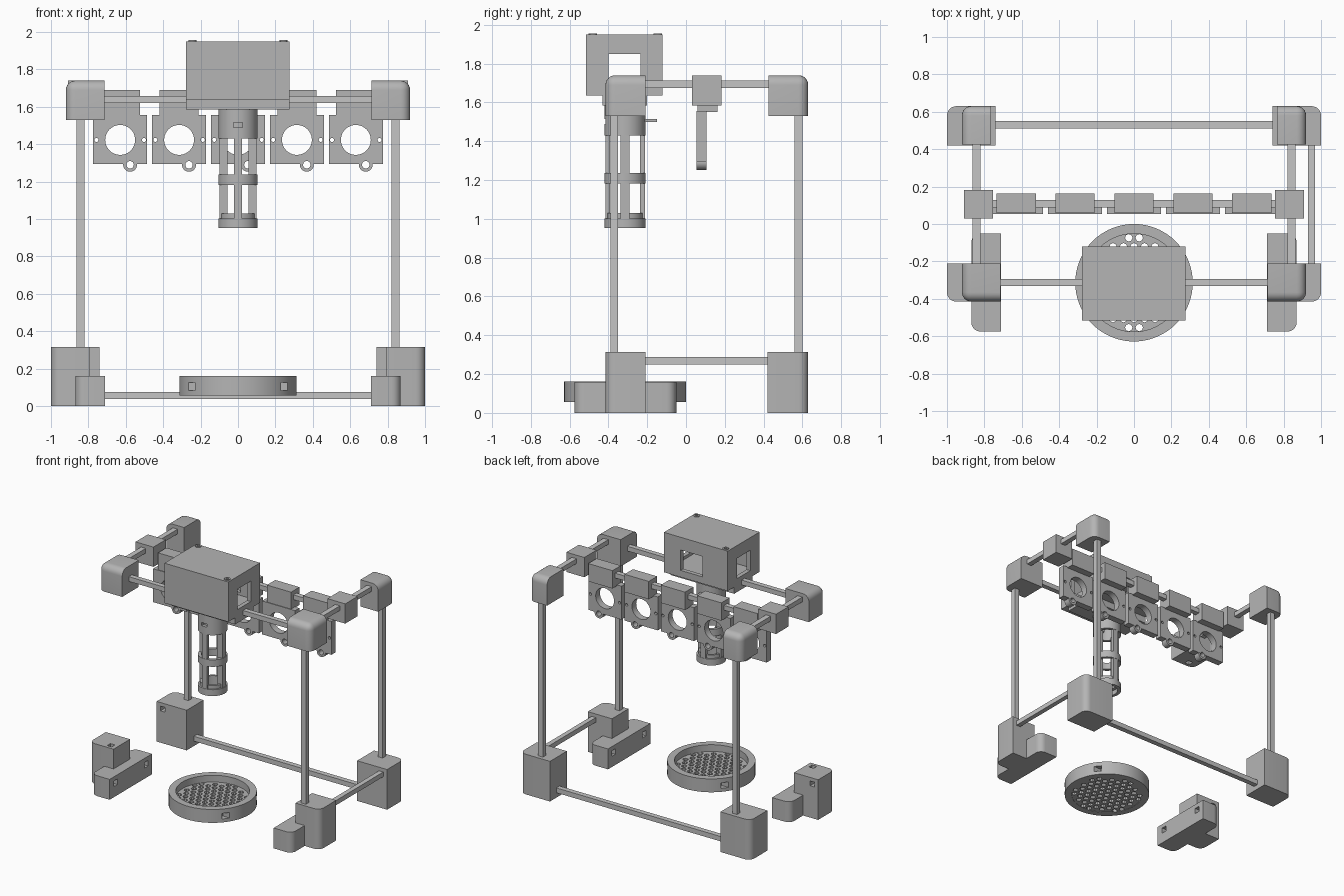
import bpy, bmesh, math
from mathutils import Matrix, Vector

if "Cube" in bpy.data.objects:
    bpy.data.objects.remove(bpy.data.objects["Cube"])


def material(name, v):
    m = bpy.data.materials.new(name)
    m.diffuse_color = (v, v, v, 1)
    m.use_nodes = True
    m.node_tree.nodes["Principled BSDF"].inputs["Base Color"].default_value = m.diffuse_color
    return m


GREY = material("grey plastic", 0.46)
ROD = material("light grey rod", 0.56)


# --- helpers: solids are ("box", x0,x1,y0,y1,z0,z1) or ("cyl", axis, r, centre, length, sides)
def add_solid(bm, s):
    if s[0] == "box":
        x0, x1, y0, y1, z0, z1 = s[1:]
        m = Matrix.Translation(((x0 + x1) / 2, (y0 + y1) / 2, (z0 + z1) / 2))
        bmesh.ops.create_cube(bm, size=1, matrix=m @ Matrix.Diagonal(
            (abs(x1 - x0), abs(y1 - y0), abs(z1 - z0), 1)))
    else:
        axis, r, c, length, n = s[1:]
        rot = {"x": Matrix.Rotation(math.pi / 2, 4, "Y"),
               "y": Matrix.Rotation(math.pi / 2, 4, "X"), "z": Matrix()}[axis]
        bmesh.ops.create_cone(bm, cap_ends=True, segments=n, radius1=r, radius2=r,
                              depth=length, matrix=Matrix.Translation(c) @ rot)


def make(name, solids, mat, round_edge=None, radius=0.05):
    bm = bmesh.new()
    for s in solids:
        add_solid(bm, s)
    if round_edge:
        edges = [e for e in bm.edges if round_edge(*[v.co for v in e.verts])]
        bmesh.ops.bevel(bm, geom=edges, offset=radius, segments=6, profile=0.5, affect="EDGES")
    me = bpy.data.meshes.new(name)
    bm.to_mesh(me)
    bm.free()
    me.materials.append(mat)
    ob = bpy.data.objects.new(name, me)
    bpy.context.collection.objects.link(ob)
    return ob


def part(name, solids, mat=GREY, cuts=(), round_edge=None, radius=0.05):
    ob = make(name, solids, mat, round_edge, radius)
    if cuts:
        cutter = make("cutter", cuts, mat)
        mod = ob.modifiers.new("cut", "BOOLEAN")
        mod.operation, mod.solver, mod.object = "DIFFERENCE", "EXACT", cutter
        dg = bpy.context.evaluated_depsgraph_get()
        me = bpy.data.meshes.new_from_object(ob.evaluated_get(dg))
        ob.modifiers.clear()
        ob.data = me
        bpy.data.objects.remove(cutter)
    bpy.ops.object.select_all(action="DESELECT")
    ob.select_set(True)
    bpy.context.view_layer.objects.active = ob
    bpy.ops.object.shade_smooth_by_angle(angle=math.radians(30))
    return ob


def corner(x, y, z):
    """Edges that meet at one corner."""
    p = Vector((x, y, z))
    return lambda a, b: (a - p).length < 1e-4 or (b - p).length < 1e-4


def uprights(x, ys):
    """Vertical edges at x and any of ys."""
    return lambda a, b: (abs(a.z - b.z) > 0.01 and abs(a.x - x) < 1e-4
                         and any(abs(a.y - y) < 1e-4 for y in ys))


def box(x0, x1, *rest):
    return ("box", min(x0, x1), max(x0, x1), *rest)


# --- corner blocks, feet and rail sliders, both sides
for s, side in ((-1, "left"), (1, "right")):
    missing = s < 0
    part(side + "_back_base", [box(s * 0.74, s, 0.42, 0.63, 0, 0.315)],
         cuts=[box(s * 0.93, s * 0.967, 0.3, 0.48, 0.25, 0.287)] if missing else (),
         round_edge=uprights(s, (0.63,)))
    part(side + "_front_base", [box(s * 0.79, s, -0.415, -0.21, 0, 0.315)],
         cuts=[box(s * 0.93, s * 0.967, -0.28, -0.1, 0.25, 0.287),
               box(s * 0.822, s * 0.863, -0.39, -0.35, 0.25, 0.4)] if missing else (),
         round_edge=uprights(s, (-0.415,)))
    part(side + "_foot", [box(s * 0.712, s * 0.87, -0.575, -0.05, 0, 0.16)],
         cuts=[box(s * 0.6, s * 0.78, y - 0.022, y + 0.022, 0.083, 0.127)
               for y in (-0.5, -0.12)],
         round_edge=uprights(s * 0.87, (-0.575, -0.05)))
    part(side + "_front_top_corner", [box(s * 0.715, s * 0.92, -0.415, -0.21, 1.53, 1.74)],
         cuts=[box(s * 0.822, s * 0.863, -0.39, -0.35, 1.45, 1.6)] if missing else (),
         round_edge=corner(s * 0.92, -0.415, 1.74))
    part(side + "_back_top_corner", [box(s * 0.765, s * 0.92, 0.425, 0.63, 1.53, 1.74)],
         round_edge=corner(s * 0.92, 0.63, 1.74))
    part(side + "_rail_slider", [box(s * 0.755, s * 0.91, 0.03, 0.183, 1.585, 1.74)])
    # top side rail and back post
    part(side + "_top_rail", [box(s * 0.822, s * 0.863, -0.215, 0.43, 1.675, 1.712)], ROD)
    part(side + "_back_post", [box(s * 0.822, s * 0.863, 0.56, 0.6, 0.31, 1.535)], ROD)

# --- remaining rods
part("right_front_post", [("box", 0.822, 0.863, -0.39, -0.35, 0.31, 1.535)], ROD)
part("right_bottom_rail", [("box", 0.93, 0.967, -0.215, 0.425, 0.25, 0.287)], ROD)
part("back_bottom_rail", [("box", -0.745, 0.745, 0.51, 0.55, 0.038, 0.076)], ROD)
part("front_top_rail", [("box", -0.72, 0.72, -0.332, -0.293, 1.62, 1.657)], ROD)
part("plate_rail", [("box", -0.76, 0.76, 0.088, 0.128, 1.62, 1.657)], ROD)

# --- row of five hanging mounting plates
for i in range(5):
    x = (i - 2) * 0.315
    n = str(i + 1)
    part("mount_plate_" + n, [("box", x - 0.144, x + 0.144, 0.053, 0.106, 1.295, 1.557)],
         cuts=[("cyl", "y", 0.08, (x, 0.08, 1.423), 0.3, 40),
               ("cyl", "y", 0.011, (x - 0.127, 0.08, 1.423), 0.3, 12),
               ("cyl", "y", 0.011, (x + 0.127, 0.08, 1.423), 0.3, 12),
               ("cyl", "y", 0.02, (x + 0.053, 0.08, 1.29), 0.3, 20)])
    part("plate_lug_" + n, [("cyl", "y", 0.037, (x + 0.053, 0.0795, 1.29), 0.051, 28)],
         cuts=[("cyl", "y", 0.02, (x + 0.053, 0.08, 1.29), 0.3, 20)])
    part("plate_clip_" + n, [("box", x - 0.105, x + 0.105, 0.058, 0.162, 1.55, 1.69)])

# --- hollow housing with windows on both sides and the back
part("housing", [("box", -0.278, 0.276, -0.515, -0.12, 1.637, 1.95)],
     cuts=[("box", -0.245, 0.243, -0.482, -0.153, 1.667, 1.917)])
housing = bpy.data.objects["housing"]
bpy.data.objects.remove(housing)
part("housing", [("box", -0.278, 0.276, -0.515, -0.12, 1.637, 1.95)],
     cuts=[("box", -0.245, 0.243, -0.482, -0.153, 1.667, 1.917)])
housing = bpy.data.objects["housing"]
for solid in (("box", -0.5, 0.5, -0.4, -0.235, 1.69, 1.85),
              ("box", -0.06, 0.13, -0.3, 0.0, 1.69, 1.85)):
    cutter = make("window_cutter", [solid], GREY)
    mod = housing.modifiers.new("window", "BOOLEAN")
    mod.operation, mod.solver, mod.object = "DIFFERENCE", "EXACT", cutter
    me = bpy.data.meshes.new_from_object(
        housing.evaluated_get(bpy.context.evaluated_depsgraph_get()))
    housing.modifiers.clear()
    housing.data = me
    bpy.data.objects.remove(cutter)
part("housing_base", [("box", -0.278, 0.276, -0.43, -0.2, 1.585, 1.64)])
for x, y in ((-0.243, -0.145), (0.243, -0.48)):
    part("housing_screw", [("cyl", "z", 0.022, (x, y, 1.95), 0.012, 20)],
         cuts=[("cyl", "z", 0.011, (x, y, 1.955), 0.1, 12)])

# --- hanging cage: rings joined by four struts
CY = -0.314


def ring(name, r, inner, z0, z1, extra=()):
    part(name, [("cyl", "z", r, (0, CY, (z0 + z1) / 2), z1 - z0, 48)],
         cuts=[("cyl", "z", inner, (0, CY, (z0 + z1) / 2), z1 - z0 + 0.1, 48), *extra])


ring("cage_collar", 0.105, 0.08, 1.43, 1.59, [("box", -0.024, 0.024, -0.5, -0.37, 1.49, 1.515)])
ring("cage_middle_ring", 0.105, 0.08, 1.183, 1.237)
ring("cage_bottom_ring", 0.105, 0.08, 0.953, 1.003)
ring("cage_bottom_lip", 0.092, 0.075, 0.99, 1.03)
for s in (-1, 1):
    part("cage_side_strut", [box(s * 0.056, s * 0.1, CY - 0.023, CY + 0.023, 0.99, 1.44)])
    part("cage_front_back_strut", [("box", -0.021, 0.021, CY + s * 0.09 - 0.012,
                                    CY + s * 0.09 + 0.012, 0.99, 1.44)])
part("cage_pin", [("box", -0.02, 0.02, -0.23, -0.15, 1.498, 1.514)])

# --- round perforated tray with square rod sockets
part("tray_rim", [("cyl", "z", 0.314, (0, CY, 0.1085), 0.105, 72)],
     cuts=[("cyl", "z", 0.262, (0, CY, 0.1), 0.4, 72)]
     + [box(s * 0.205, s * 0.4, y - 0.022, y + 0.022, 0.083, 0.127)
        for s in (-1, 1) for y in (CY - 0.19, CY + 0.19)])
holes = []
for j in range(-5, 6):
    for i in range(-6, 7):
        x, y = (i + 0.5 * (j % 2)) * 0.056, j * 0.048
        if math.hypot(x, y) < 0.245:
            holes.append(("cyl", "z", 0.02, (x, CY + y, 0.08), 0.3, 8))
part("tray_grid", [("cyl", "z", 0.266, (0, CY, 0.083), 0.05, 72)], cuts=holes)
